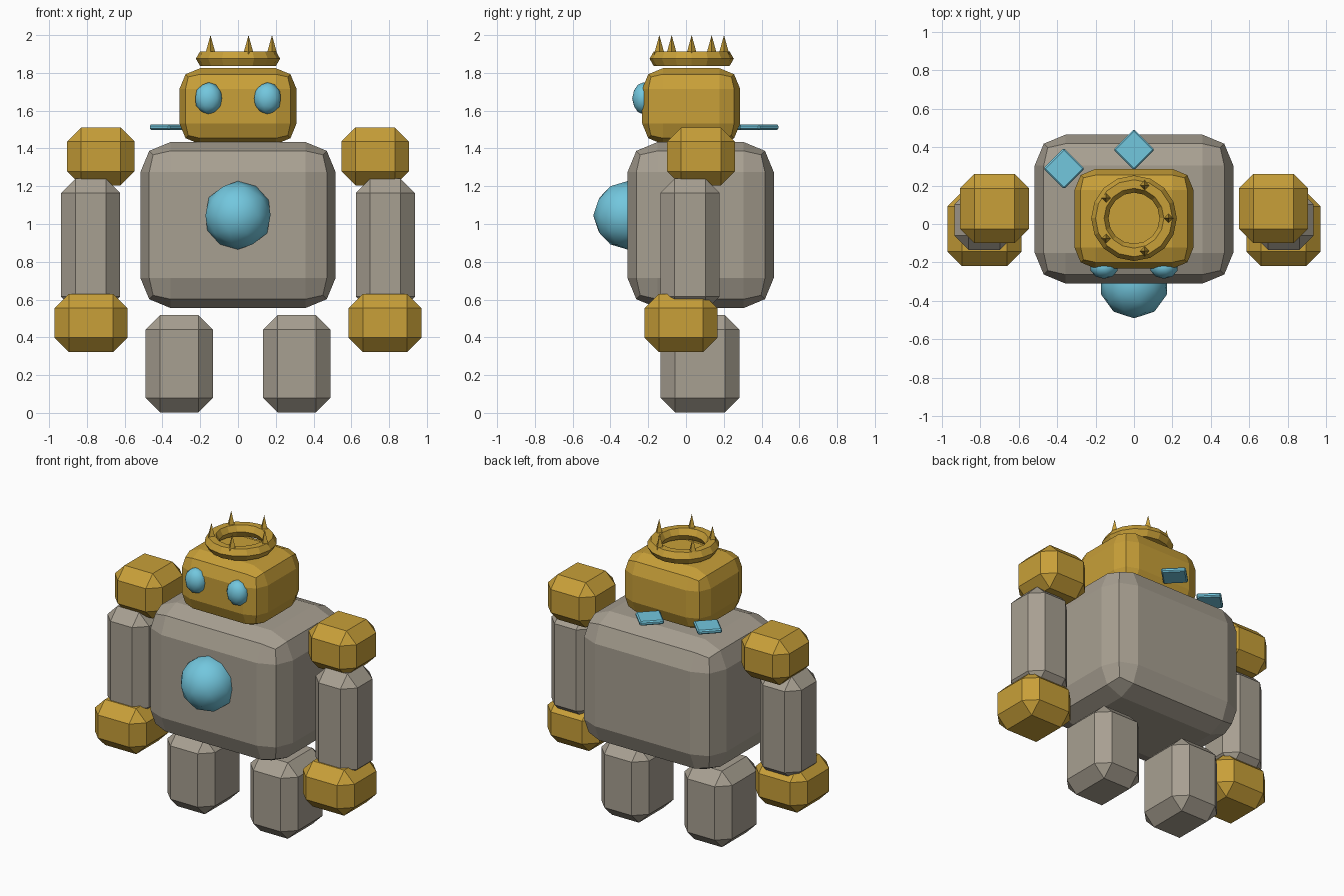
import bpy, bmesh, math
from mathutils import Matrix, Vector

if "Cube" in bpy.data.objects:
    bpy.data.objects.remove(bpy.data.objects["Cube"])


def material(name, rgb):
    m = bpy.data.materials.new(name)
    m.diffuse_color = (*rgb, 1)
    m.use_nodes = True
    m.node_tree.nodes["Principled BSDF"].inputs["Base Color"].default_value = m.diffuse_color
    return m


GOLD = material("gold", (0.58, 0.35, 0.04))
STONE = material("warm_grey_stone", (0.39, 0.35, 0.285))
TEAL = material("light_blue", (0.17, 0.57, 0.73))


def finish(bm, name, mat, smooth=False):
    bmesh.ops.recalc_face_normals(bm, faces=bm.faces)
    for f in bm.faces:
        f.smooth = smooth
    me = bpy.data.meshes.new(name)
    bm.to_mesh(me)
    bm.free()
    me.materials.append(mat)
    ob = bpy.data.objects.new(name, me)
    bpy.context.collection.objects.link(ob)
    return ob


def block(name, mat, lo, hi, bevel, segments=1, turn=0):
    """Bevelled box between two corners, optionally turned about z."""
    lo, hi = Vector(lo), Vector(hi)
    bm = bmesh.new()
    bmesh.ops.create_cube(bm, size=1)
    bmesh.ops.scale(bm, vec=hi - lo, verts=bm.verts)
    bmesh.ops.bevel(bm, geom=bm.edges[:], offset=bevel, segments=segments,
                    profile=0.5, affect='EDGES')
    bmesh.ops.rotate(bm, matrix=Matrix.Rotation(turn, 3, 'Z'), verts=bm.verts)
    bmesh.ops.translate(bm, vec=(lo + hi) / 2, verts=bm.verts)
    return finish(bm, name, mat)


def ball(name, mat, centre, radii):
    bm = bmesh.new()
    bmesh.ops.create_icosphere(bm, subdivisions=2, radius=1)
    bmesh.ops.scale(bm, vec=radii, verts=bm.verts)
    bmesh.ops.translate(bm, vec=centre, verts=bm.verts)
    return finish(bm, name, mat, smooth=True)


# Torso and head
block("torso", STONE, (-0.517, -0.31, 0.555), (0.517, 0.465, 1.434), 0.16, 2)
block("head", GOLD, (-0.31, -0.232, 1.422), (0.31, 0.287, 1.825), 0.11, 2)

# Chest orb
ball("chest_orb", TEAL, (0, -0.31, 1.046), (0.181, 0.181, 0.181))

# Limbs and eyes, one set per side
for side, s in (("left", -1), ("right", 1)):
    def limb(part, mat, x, half, y0, y1, z0, z1, bevel):
        block(f"{side}_{part}", mat, (s * x - half, y0, z0),
              (s * x + half, y1, z1), bevel)

    limb("shoulder", GOLD, 0.726, 0.179, -0.1, 0.26, 1.205, 1.51, 0.074)
    limb("arm", STONE, 0.78, 0.156, -0.135, 0.177, 0.54, 1.24, 0.075)
    limb("hand", GOLD, 0.779, 0.193, -0.22, 0.167, 0.322, 0.63, 0.076)
    limb("leg", STONE, 0.311, 0.179, -0.134, 0.283, 0.003, 0.518, 0.077)
    ball(f"{side}_eye", TEAL, (s * 0.156, -0.225, 1.665), (0.074, 0.06, 0.085))

# Crown ring, swept from a hexagonal section
CROWN = Vector((0, 0.03, 1.875))
MAJOR, MINOR, N, M = 0.178, 0.045, 16, 6
bm = bmesh.new()
rings = []
for i in range(N):
    a = 2 * math.pi * i / N
    ring = []
    for j in range(M):
        b = 2 * math.pi * j / M
        r = MAJOR + MINOR * math.cos(b)
        ring.append(bm.verts.new(CROWN + Vector(
            (r * math.cos(a), r * math.sin(a), MINOR * math.sin(b)))))
    rings.append(ring)
for i in range(N):
    p, q = rings[i], rings[(i + 1) % N]
    for j in range(M):
        k = (j + 1) % M
        bm.faces.new((p[j], q[j], q[k], p[k]))
finish(bm, "crown_ring", GOLD)

# Crown spikes
for i in range(5):
    a = 2 * math.pi * i / 5
    bm = bmesh.new()
    bmesh.ops.create_cone(bm, cap_ends=True, segments=4, radius1=0.036,
                          radius2=0, depth=0.13)
    bmesh.ops.translate(bm, verts=bm.verts, vec=(
        0.18 * math.cos(a), 0.03 + 0.18 * math.sin(a), 1.935))
    finish(bm, f"crown_spike_{i + 1}", GOLD)

# Floating diamond plates behind the head
for name, x, y in (("back_diamond", 0, 0.387), ("side_diamond", -0.365, 0.288)):
    h = 0.076
    block(name, TEAL, (x - h, y - h, 1.498), (x + h, y + h, 1.527), 0.008,
          turn=math.radians(45))
